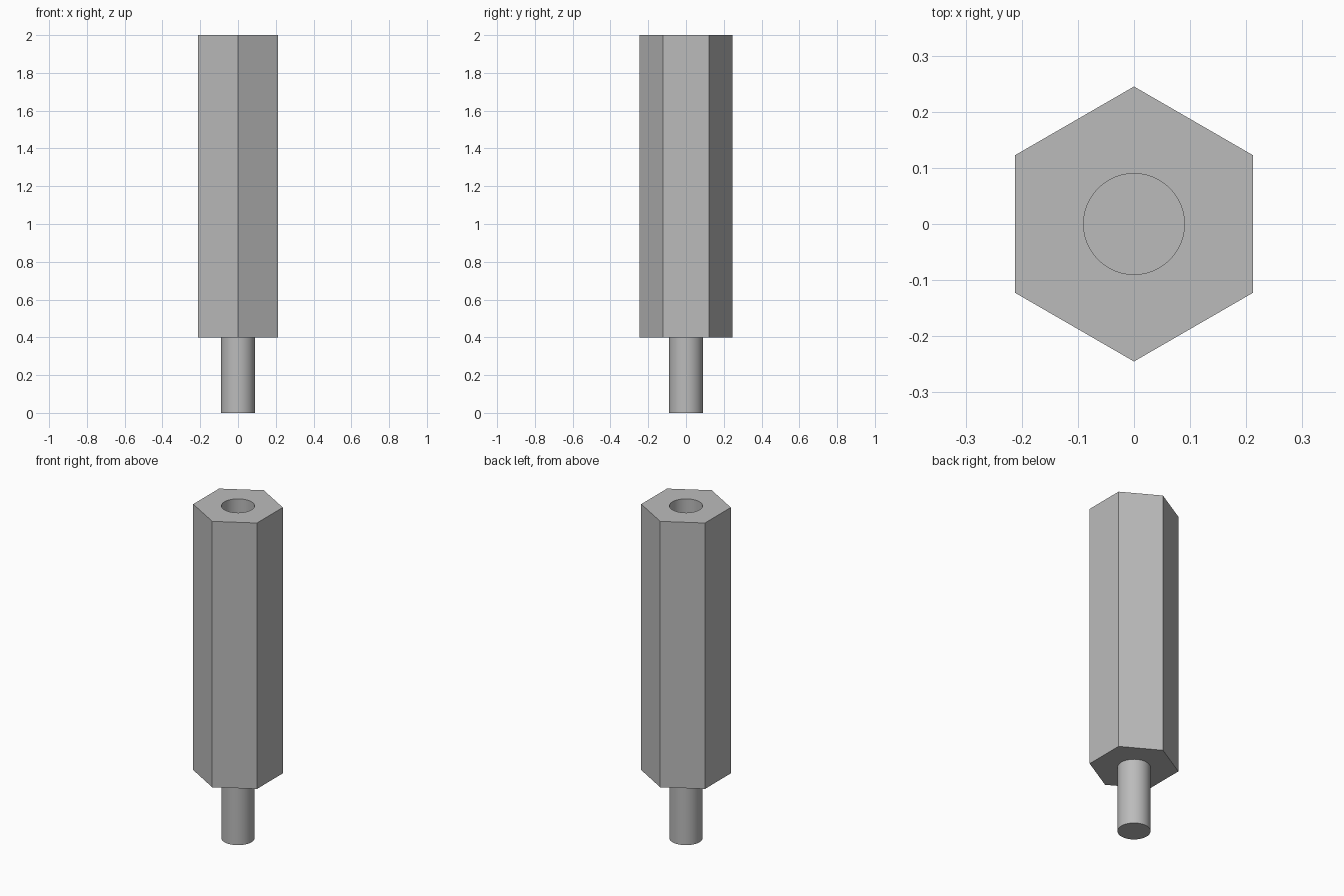
import bpy
import bmesh
from math import cos, sin, tau

cube = bpy.data.objects.get("Cube")
if cube:
    bpy.data.objects.remove(cube, do_unlink=True)

HEX_RADIUS = 0.245
BORE_RADIUS = 0.09
SHOULDER = 0.4
TOP = 2.0
BORE_FLOOR = 1.5
ROUND_SIDES = 48

steel = bpy.data.materials.new("grey steel")
steel.use_nodes = True
grey = (0.5, 0.5, 0.5, 1)
steel.diffuse_color = grey
steel.node_tree.nodes["Principled BSDF"].inputs["Base Color"].default_value = grey


def ring(bm, sides, radius, z):
    """Closed loop of points, the first one on the +y axis."""
    return [bm.verts.new((radius * sin(tau * i / sides), radius * cos(tau * i / sides), z))
            for i in range(sides)]


def wall(bm, lower, upper):
    for i in range(len(lower)):
        bm.faces.new((lower[i - 1], lower[i], upper[i], upper[i - 1]))


def rim_edges(bm, loop):
    return [bm.edges.get((loop[i - 1], loop[i])) for i in range(len(loop))]


def finish(bm, name):
    bmesh.ops.recalc_face_normals(bm, faces=bm.faces[:])
    mesh = bpy.data.meshes.new(name)
    bm.to_mesh(mesh)
    bm.free()
    mesh.materials.append(steel)
    obj = bpy.data.objects.new(name, mesh)
    bpy.context.collection.objects.link(obj)
    bpy.ops.object.select_all(action="DESELECT")
    obj.select_set(True)
    bpy.context.view_layer.objects.active = obj
    bpy.ops.object.shade_smooth_by_angle(angle=0.6)


# Hexagonal body with a blind bore in its top
bm = bmesh.new()
base = ring(bm, 6, HEX_RADIUS, SHOULDER)
crown = ring(bm, 6, HEX_RADIUS, TOP)
bore_floor = ring(bm, ROUND_SIDES, BORE_RADIUS, BORE_FLOOR)
bore_rim = ring(bm, ROUND_SIDES, BORE_RADIUS, TOP)
wall(bm, base, crown)
wall(bm, bore_floor, bore_rim)
bm.faces.new(base)
bm.faces.new(bore_floor)
bmesh.ops.triangle_fill(bm, use_beauty=True,
                        edges=rim_edges(bm, crown) + rim_edges(bm, bore_rim))
finish(bm, "hex_body")

# Round stud below the body
bm = bmesh.new()
stud_end = ring(bm, ROUND_SIDES, BORE_RADIUS, 0)
stud_root = ring(bm, ROUND_SIDES, BORE_RADIUS, SHOULDER)
wall(bm, stud_end, stud_root)
bm.faces.new(stud_end)
finish(bm, "stud")
